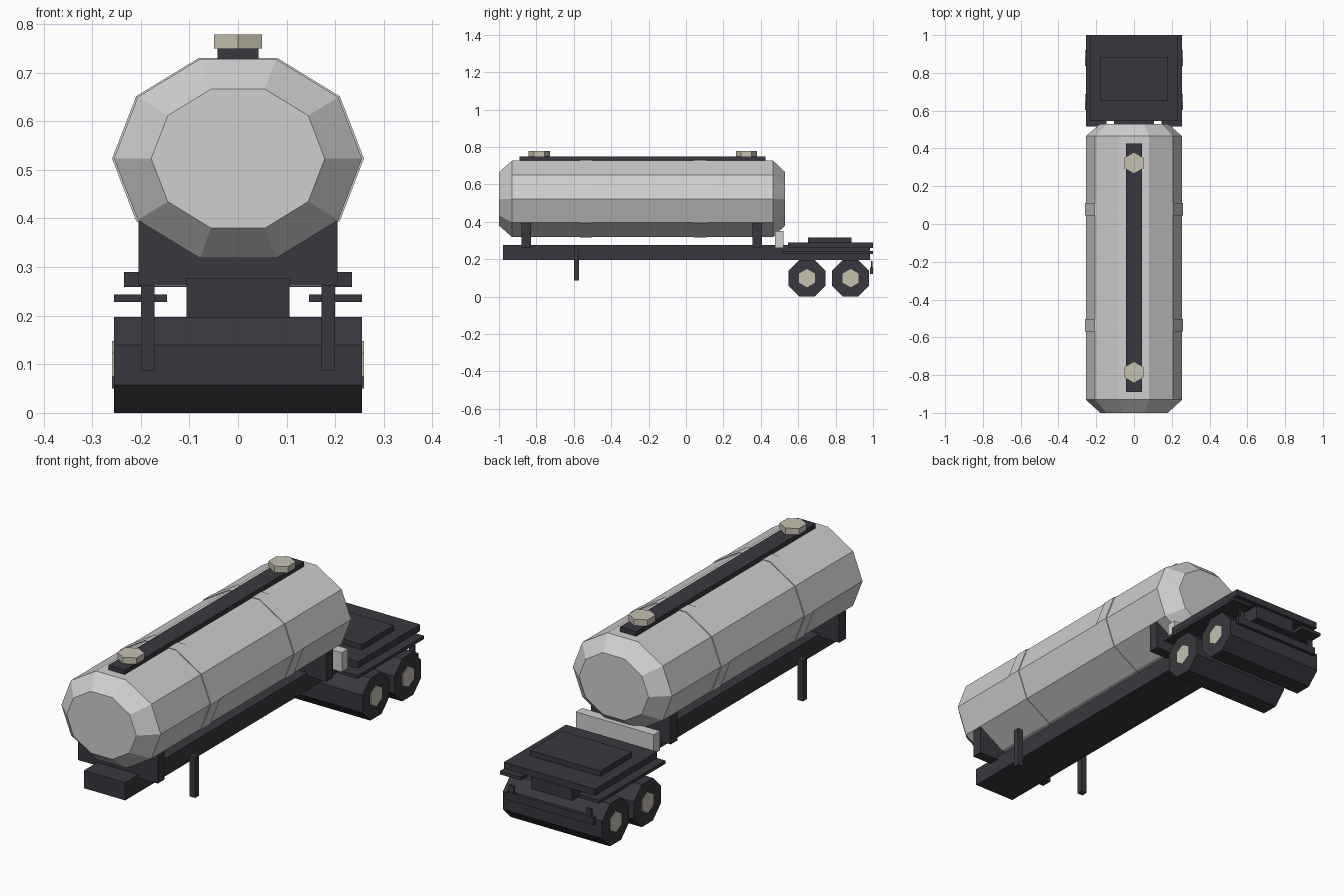
import bpy, bmesh, math

if "Cube" in bpy.data.objects:
    bpy.data.objects.remove(bpy.data.objects["Cube"])


def material(name, rgb):
    m = bpy.data.materials.new(name)
    m.diffuse_color = (*rgb, 1)
    m.use_nodes = True
    m.node_tree.nodes["Principled BSDF"].inputs["Base Color"].default_value = m.diffuse_color
    return m


SILVER = material("tank_silver", (0.62, 0.62, 0.62))
DARK = material("chassis_dark", (0.041, 0.039, 0.049))
CREAM = material("hub_cream", (0.56, 0.53, 0.43))


def finish(name, bm, mat):
    bmesh.ops.recalc_face_normals(bm, faces=bm.faces)
    me = bpy.data.meshes.new(name)
    bm.to_mesh(me)
    bm.free()
    me.materials.append(mat)
    ob = bpy.data.objects.new(name, me)
    bpy.context.collection.objects.link(ob)
    return ob


def box(name, x, y, z, mat=DARK):
    """Box from (min, max) ranges on each axis."""
    bm = bmesh.new()
    bmesh.ops.create_cube(bm, size=1)
    for v in bm.verts:
        v.co = [r[0] + (c + 0.5) * (r[1] - r[0]) for c, r in zip(v.co, (x, y, z))]
    return finish(name, bm, mat)


def loft(name, axis, sides, centre, rings, phase, mat):
    """Many-sided solid along an axis; rings are (position, radius a, radius b)."""
    bm = bmesh.new()
    loops = []
    for pos, ra, rb in rings:
        loop = []
        for i in range(sides):
            t = math.radians(phase) + 2 * math.pi * i / sides
            co = [centre[0] + ra * math.cos(t), centre[1] + rb * math.sin(t)]
            co.insert("xyz".index(axis), pos)
            loop.append(bm.verts.new(co))
        loops.append(loop)
    for a, b in zip(loops, loops[1:]):
        for i in range(sides):
            j = (i + 1) % sides
            bm.faces.new((a[i], a[j], b[j], b[i]))
    bm.faces.new(loops[0])
    bm.faces.new(loops[-1])
    return finish(name, bm, mat)


# Tank barrel with tapered ends, and two raised bands
RX, RZ, TZ = 0.255, 0.215, 0.523
loft("tank", "y", 10, (0, TZ),
     [(-1.0, RX * 0.7, RZ * 0.7), (-0.93, RX, RZ), (0.465, RX, RZ), (0.53, RX * 0.7, RZ * 0.7)],
     0, SILVER)
for i, y in enumerate((-0.535, 0.077)):
    loft(f"tank_band_{i + 1}", "y", 10, (0, TZ),
         [(y - 0.033, 0.259, 0.218), (y + 0.033, 0.259, 0.218)], 0, SILVER)

# Walkway and hatches on top
box("walkway", (-0.042, 0.042), (-0.89, 0.425), (0.725, 0.749))
for i, y in enumerate((-0.785, 0.323)):
    loft(f"hatch_{i + 1}", "z", 6, (0, y),
         [(0.749, 0.057, 0.057), (0.778, 0.057, 0.057)], 90, CREAM)

# Chassis beam, saddles and landing legs
box("chassis_beam", (-0.106, 0.106), (-0.978, 0.985), (0.195, 0.277))
for i, y in enumerate((-0.855, 0.38)):
    box(f"saddle_{i + 1}", (-0.205, 0.205), (y - 0.025, y + 0.025), (0.262, 0.395))
for side, s in (("left", -1), ("right", 1)):
    xs = sorted((s * 0.172, s * 0.2))
    box(f"landing_leg_{side}", xs, (-0.6, -0.572), (0.087, 0.277))

# Equipment box, rear deck and fenders
box("equipment_box", (-0.2, 0.2), (0.475, 0.522), (0.26, 0.35), SILVER)
box("rear_deck", (-0.234, 0.234), (0.545, 1.0), (0.259, 0.29))
box("deck_plate", (-0.18, 0.18), (0.652, 0.885), (0.285, 0.315))
for side, s in (("left", -1), ("right", 1)):
    box(f"fender_{side}", sorted((s * 0.146, s * 0.255)), (0.515, 1.0), (0.228, 0.243))
    box(f"bumper_post_{side}", sorted((s * 0.185, s * 0.212)), (0.988, 0.998), (0.15, 0.19))

# Rear bumper
box("rear_bumper", (-0.225, 0.225), (0.985, 1.0), (0.12, 0.155))

# Full-width wheels with hubs on both ends
for i, y in enumerate((0.647, 0.88)):
    r = 0.0985 / math.cos(math.pi / 8)
    loft(f"wheel_{i + 1}", "x", 8, (y, 0.0985),
         [(-0.255, r, r), (0.255, r, r)], 22.5, DARK)
    for side, s in (("left", -1), ("right", 1)):
        loft(f"hub_{side}_{i + 1}", "x", 6, (y, 0.099),
             [(s * 0.245, 0.049, 0.049), (s * 0.259, 0.049, 0.049)], 90, CREAM)
